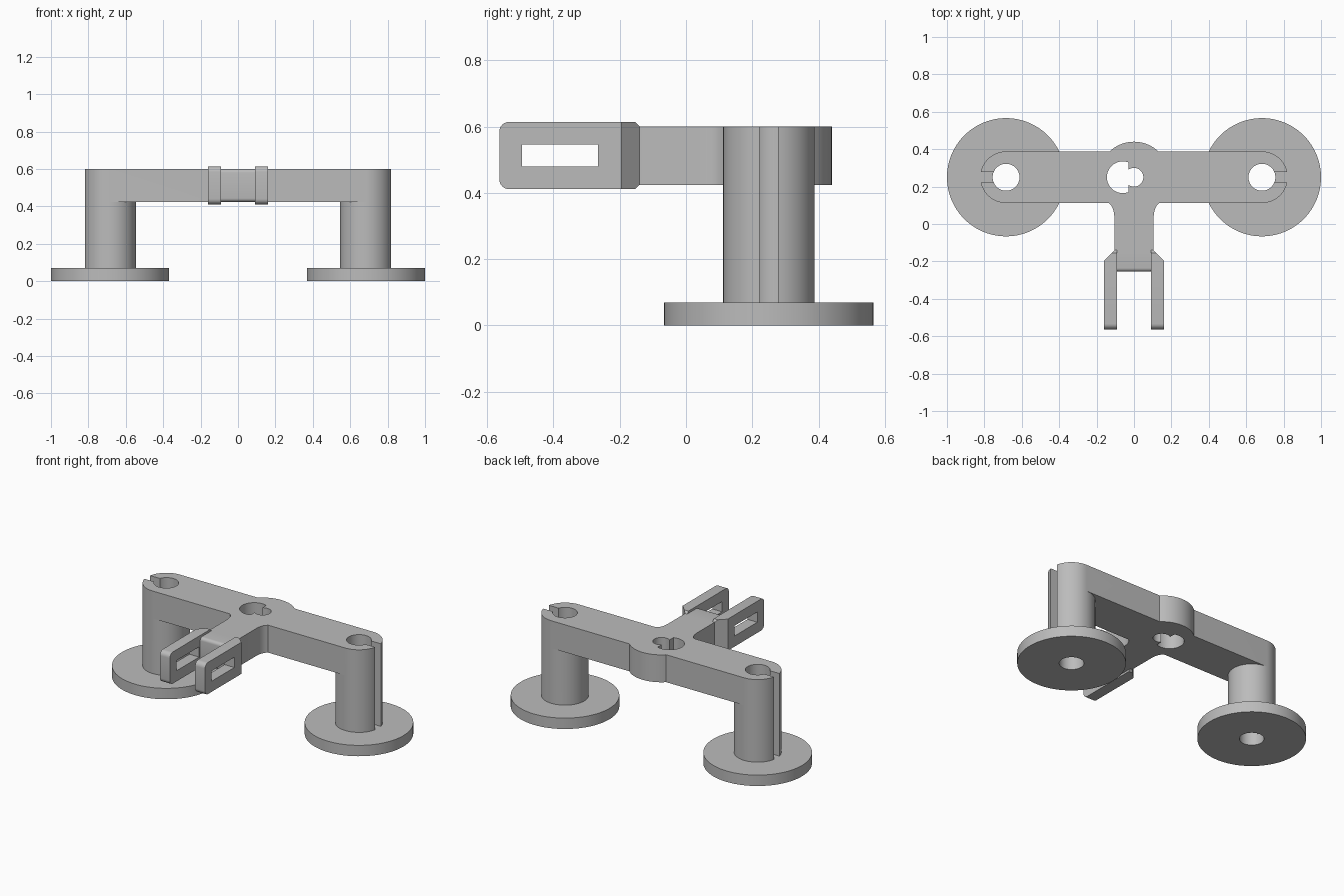
import bpy, bmesh, math
from mathutils import Vector

if "Cube" in bpy.data.objects:
    bpy.data.objects.remove(bpy.data.objects["Cube"])

grey = bpy.data.materials.new("plain grey")
grey.use_nodes = True
GREY = (0.5, 0.5, 0.5, 1)
grey.diffuse_color = GREY
grey.node_tree.nodes["Principled BSDF"].inputs["Base Color"].default_value = GREY

CY = 0.25            # centre line of the beam
POST_X, POST_R = 0.684, 0.138
LOW, TOP = 0.424, 0.6


def prism(name, pts, z0, z1, bevels=()):
    """Extrude a plan outline; each bevel is (edge rule, width, segments)."""
    bm = bmesh.new()
    face = bm.faces.new([bm.verts.new((x, y, z0)) for x, y in pts])
    new = bmesh.ops.extrude_face_region(bm, geom=[face])["geom"]
    bmesh.ops.translate(bm, vec=(0, 0, z1 - z0),
                        verts=[v for v in new if isinstance(v, bmesh.types.BMVert)])
    for rule, width, segs in bevels:
        edges = [e for e in bm.edges
                 if rule((e.verts[0].co + e.verts[1].co) / 2,
                         (e.verts[1].co - e.verts[0].co).normalized())]
        bmesh.ops.bevel(bm, geom=edges, offset=width, segments=segs,
                        profile=0.5, affect='EDGES')
    bmesh.ops.recalc_face_normals(bm, faces=bm.faces)
    mesh = bpy.data.meshes.new(name)
    bm.to_mesh(mesh)
    bm.free()
    mesh.materials.append(grey)
    ob = bpy.data.objects.new(name, mesh)
    bpy.context.collection.objects.link(ob)
    return ob


def box(name, x0, x1, y0, y1, z0, z1, bevels=()):
    return prism(name, [(x0, y0), (x1, y0), (x1, y1), (x0, y1)], z0, z1, bevels)


def disc(name, x, r, z0, z1, n=64):
    angles = [2 * math.pi * i / n for i in range(n)]
    return prism(name, [(x + r * math.cos(a), CY + r * math.sin(a)) for a in angles], z0, z1)


def combine(target, other, operation):
    mod = target.modifiers.new(operation.lower(), 'BOOLEAN')
    mod.operation, mod.object, mod.solver = operation, other, 'EXACT'
    bpy.context.view_layer.objects.active = target
    bpy.ops.object.modifier_apply(modifier=mod.name)
    bpy.data.objects.remove(other)


# Beam with its round hub
frame = box("beam_frame", -POST_X, POST_X, CY - POST_R, CY + POST_R, LOW, TOP)
combine(frame, disc("hub", 0, 0.19, LOW, TOP), 'UNION')

# Forward arm, flared into the beam and rounded at its tip
half = [(0.135, 0.14), (0.135, 0.112), (0.121, 0.098), (0.112, 0.08), (0.107, 0.06),
        (0.105, 0.04), (0.105, -0.255)]
arm = prism("arm", half + [(-x, y) for x, y in reversed(half)], LOW, TOP,
            [(lambda c, d: c.y < -0.25 and abs(d.x) > 0.9, 0.02, 5)])
combine(frame, arm, 'UNION')

# Posts on round feet, bored through and slit on the outer side
for s in (-1, 1):
    combine(frame, disc("post", s * POST_X, POST_R, 0.03, TOP), 'UNION')
    combine(frame, disc("foot", s * POST_X, 0.316, 0, 0.07, 96), 'UNION')
    combine(frame, disc("bore", s * POST_X, 0.072, -0.1, 0.8, 48), 'DIFFERENCE')
    x0, x1 = sorted((s * POST_X, s * 0.9))
    combine(frame, box("slit", x0, x1, 0.222, 0.278, 0.07, 0.8), 'DIFFERENCE')

# Keyhole in the hub: small round hole joined to a flat-sided larger one
combine(frame, disc("small_hole", 0, 0.05, 0.3, 0.8, 48), 'DIFFERENCE')
large = disc("large_hole", -0.06, 0.085, 0.3, 0.8, 48)
combine(large, box("flat", -0.03, 0.1, 0.1, 0.4, 0.2, 0.9), 'DIFFERENCE')
combine(frame, large, 'DIFFERENCE')

# Slotted fork plates
for side, s in (("left", 1), ("right", -1)):
    x0, x1 = sorted((s * 0.09, s * 0.16))
    plate = box(side + "_fork_plate", x0, x1, -0.563, -0.14, 0.411, 0.614, [
        (lambda c, d: c.y < -0.55 and abs(d.x) > 0.9, 0.03, 6),
        (lambda c, d: c.y > -0.15 and abs(d.x) > 0.9, 0.014, 1)])
    # Slanted outer rear corner
    corner = prism("corner", [(s * 0.105, -0.14), (s * 0.165, -0.2), (s * 0.3, -0.2),
                              (s * 0.3, -0.05), (s * 0.105, -0.05)], 0.3, 0.8)
    combine(plate, corner, 'DIFFERENCE')
    combine(plate, box("slot", x0 - 0.1, x1 + 0.1, -0.495, -0.265, 0.479, 0.545), 'DIFFERENCE')
    combine(frame, plate, 'UNION')

# Smooth the round walls, keep the edges crisp
bpy.ops.object.select_all(action='DESELECT')
frame.select_set(True)
bpy.context.view_layer.objects.active = frame
bpy.ops.object.shade_smooth_by_angle(angle=math.radians(30))
